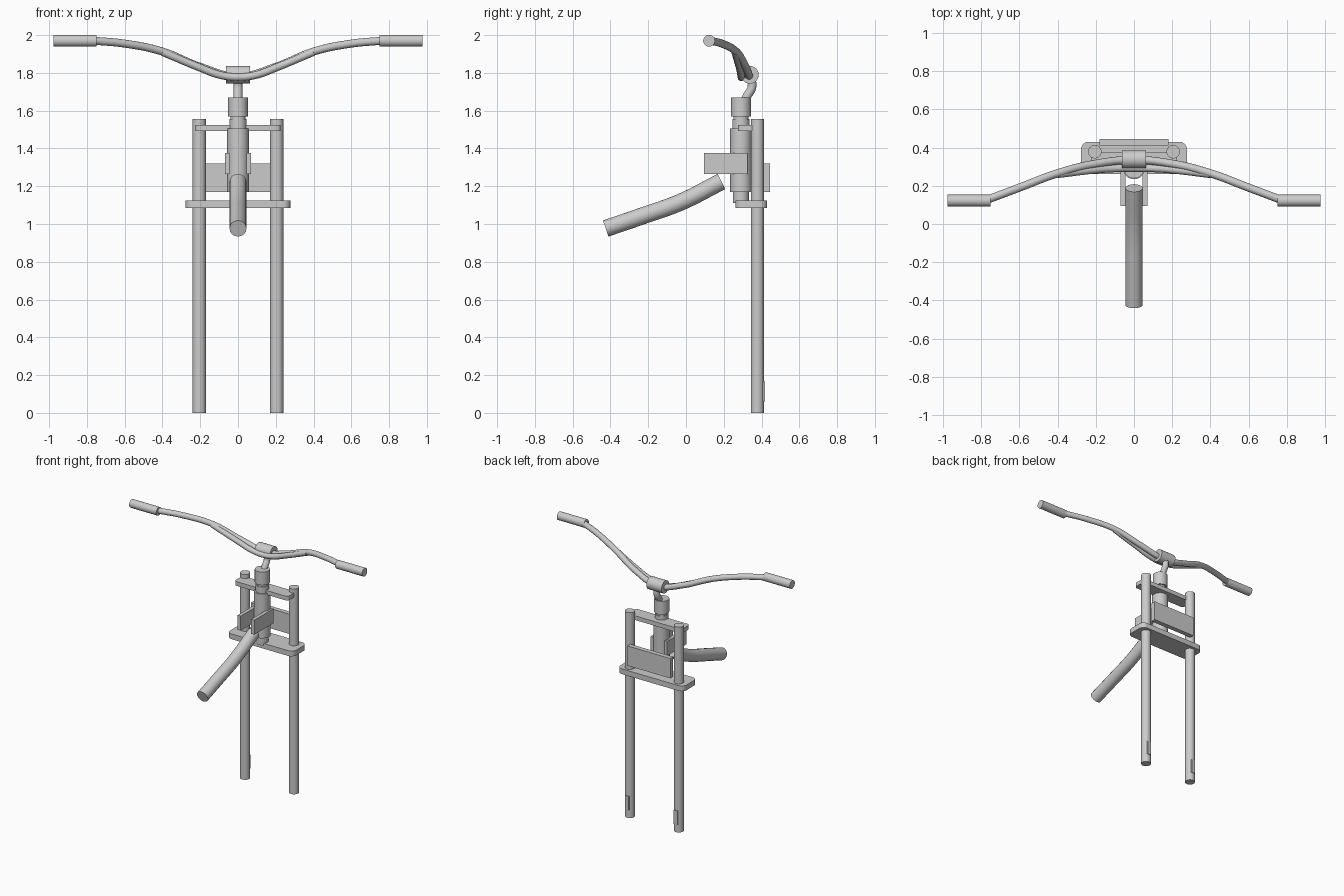
import bpy, bmesh, math
from mathutils import Vector

if "Cube" in bpy.data.objects:
    bpy.data.objects.remove(bpy.data.objects["Cube"])

grey = bpy.data.materials.new("light grey")
grey.diffuse_color = (0.6, 0.6, 0.6, 1)
grey.use_nodes = True
grey.node_tree.nodes["Principled BSDF"].inputs["Base Color"].default_value = grey.diffuse_color


def finish(ob, name):
    ob.name = name
    ob.data.materials.clear()
    ob.data.materials.append(grey)
    bpy.ops.object.select_all(action='DESELECT')
    ob.select_set(True)
    bpy.context.view_layer.objects.active = ob
    bpy.ops.object.shade_smooth_by_angle(angle=math.radians(35))
    return ob


def cylinder(name, a, b, r, sides=32):
    a, b = Vector(a), Vector(b)
    bpy.ops.mesh.primitive_cylinder_add(vertices=sides, radius=r, depth=(b - a).length, location=(a + b) / 2)
    ob = bpy.context.object
    ob.rotation_euler = (b - a).to_track_quat('Z', 'Y').to_euler()
    return finish(ob, name)


def plate(name, lo, hi, corner=0.0):
    """Box between two corners, with optional rounded vertical edges."""
    lo, hi = Vector(lo), Vector(hi)
    me = bpy.data.meshes.new(name)
    bm = bmesh.new()
    bmesh.ops.create_cube(bm, size=1)
    for v in bm.verts:
        v.co = Vector([c * s for c, s in zip(v.co, hi - lo)]) + (lo + hi) / 2
    if corner:
        upright = [e for e in bm.edges if abs(e.verts[0].co.z - e.verts[1].co.z) > 1e-4]
        bmesh.ops.bevel(bm, geom=upright, offset=corner, segments=6, profile=0.5, affect='EDGES')
    bm.to_mesh(me)
    bm.free()
    ob = bpy.data.objects.new(name, me)
    bpy.context.collection.objects.link(ob)
    return finish(ob, name)


def tube(name, points, r):
    """Round capped tube along a smooth path."""
    cu = bpy.data.curves.new(name, 'CURVE')
    cu.dimensions = '3D'
    cu.bevel_depth, cu.bevel_resolution, cu.resolution_u = r, 6, 8
    cu.use_fill_caps = True
    sp = cu.splines.new('BEZIER')
    sp.bezier_points.add(len(points) - 1)
    for p, co in zip(sp.bezier_points, points):
        p.co = co
        p.handle_left_type = p.handle_right_type = 'AUTO'
    ob = bpy.data.objects.new(name, cu)
    bpy.context.collection.objects.link(ob)
    bpy.ops.object.select_all(action='DESELECT')
    ob.select_set(True)
    bpy.context.view_layer.objects.active = ob
    bpy.ops.object.convert(target='MESH')
    return finish(bpy.context.object, name)


def mirrored(half):
    return [(-x, y, z) for x, y, z in half[:0:-1]] + half


# Paired parts: fork legs, axle tabs, grips, frame bracket plates
for side, s in (("left", -1), ("right", 1)):
    x = 0.205 * s
    cylinder(f"fork_leg_{side}", (x, 0.378, 0), (x, 0.378, 1.555), 0.035)
    plate(f"axle_tab_{side}", (x - 0.016, 0.385, 0.06), (x + 0.016, 0.417, 0.165))
    cylinder(f"grip_{side}", (0.75 * s, 0.122, 1.97), (0.976 * s, 0.122, 1.97), 0.031)
    plate(f"bracket_plate_{side}", (0.057 * s - 0.013, 0.095, 1.265), (0.057 * s + 0.013, 0.325, 1.375))

# Fork crowns and rear plate
plate("lower_crown", (-0.277, 0.262, 1.085), (0.277, 0.43, 1.125), 0.04)
plate("upper_crown", (-0.225, 0.275, 1.493), (0.225, 0.375, 1.525), 0.02)
plate("number_plate", (-0.18, 0.41, 1.17), (0.18, 0.445, 1.32))

# Steering column
for name, z0, z1, r in (("lower_bearing", 1.11, 1.18, 0.042), ("head_tube", 1.17, 1.505, 0.057),
                        ("upper_bearing", 1.5, 1.555, 0.046), ("steerer_core", 1.54, 1.58, 0.04),
                        ("stem_collar", 1.57, 1.67, 0.052)):
    cylinder(name, (0, 0.291, z0), (0, 0.291, z1), r)

# Stem and bar clamp
tube("stem", [(0, 0.31, 1.65), (0, 0.325, 1.68), (0, 0.348, 1.72), (0, 0.345, 1.78)], 0.023)
cylinder("bar_clamp", (-0.063, 0.338, 1.79), (0.063, 0.338, 1.79), 0.047)

# Handlebar and the brace that runs in front of the clamp
tube("handlebar", mirrored([(0, 0.335, 1.78), (0.2, 0.315, 1.832), (0.4, 0.265, 1.913),
                            (0.6, 0.19, 1.955), (0.76, 0.13, 1.97)]), 0.021)
tube("handlebar_brace", mirrored([(0, 0.293, 1.777), (0.1, 0.291, 1.79), (0.2, 0.284, 1.827),
                                  (0.4, 0.26, 1.91)]), 0.02)

# Frame tube
tube("frame_tube", [(0, 0.188, 1.225), (0, -0.03, 1.115), (0, -0.23, 1.043), (0, -0.425, 0.976)], 0.045)
